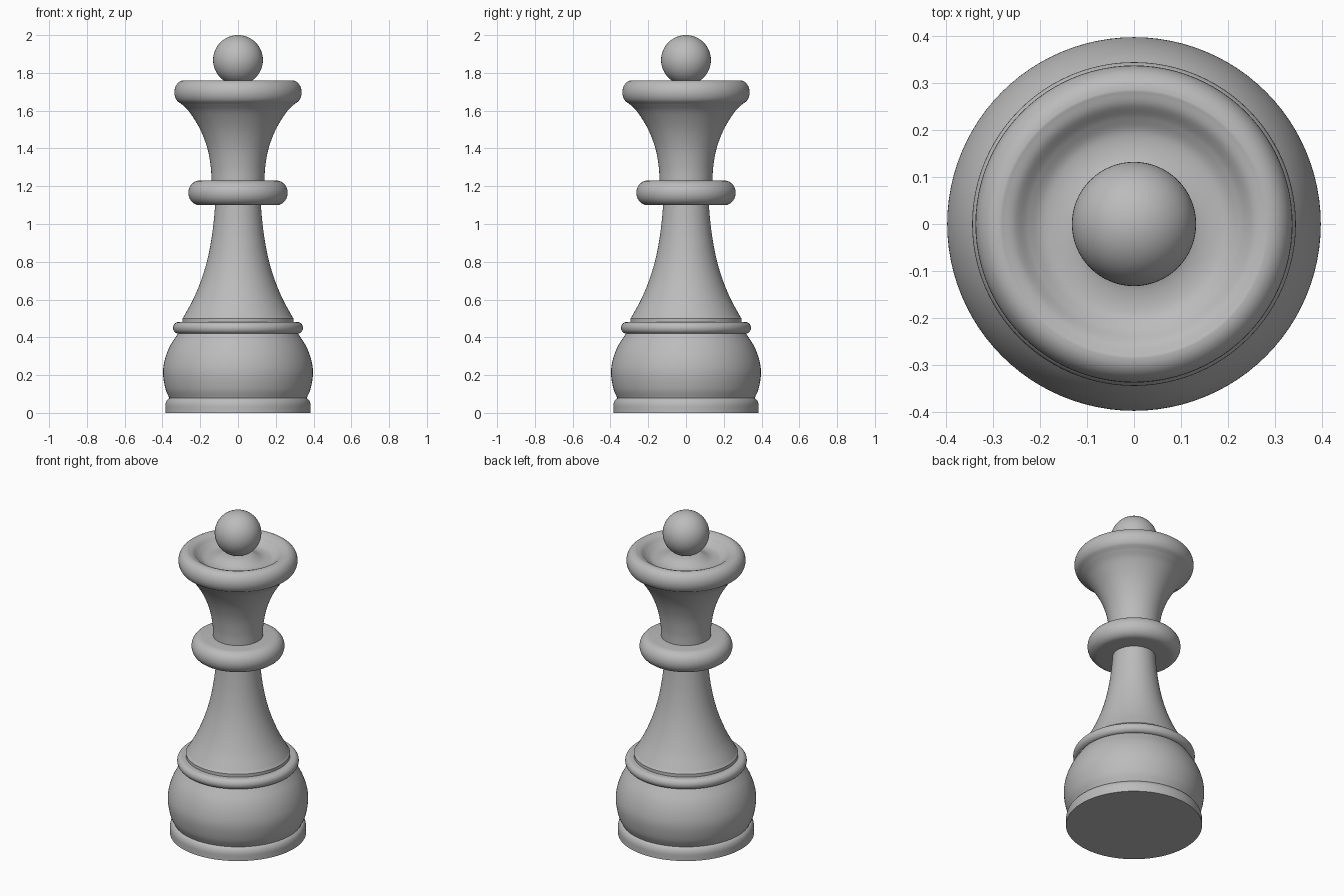
import bpy
import math
from mathutils import Vector

SEGMENTS = 96

cube = bpy.data.objects.get("Cube")
if cube:
    bpy.data.objects.remove(cube, do_unlink=True)

grey = bpy.data.materials.new("plain grey")
grey.use_nodes = True
GREY = (0.5, 0.5, 0.5, 1)
grey.diffuse_color = GREY
grey.node_tree.nodes["Principled BSDF"].inputs["Base Color"].default_value = GREY


def spline(points, steps=8):
    """Smooth (radius, height) curve passing through all points."""
    p = [Vector(q) for q in points]
    p = [2 * p[0] - p[1]] + p + [2 * p[-1] - p[-2]]
    out = []
    for a, b, c, d in zip(p, p[1:], p[2:], p[3:]):
        for i in range(steps):
            t = i / steps
            out.append(0.5 * (2 * b + (c - a) * t + (2 * a - 5 * b + 4 * c - d) * t ** 2
                              + (3 * b - a - 3 * c + d) * t ** 3))
    return [tuple(v) for v in out + [p[-2]]]


def arc(r, z, rx, rz, start, end, steps=14):
    """Elliptical arc in the profile plane, angles in degrees."""
    angles = [math.radians(start + (end - start) * i / steps) for i in range(steps + 1)]
    return [(r + rx * math.cos(a), z + rz * math.sin(a)) for a in angles]


def lathe(name, profile):
    """Revolve a bottom-to-top profile about z, closing both ends."""
    verts, faces, rings = [], [], []
    for r, z in profile:
        rings.append(len(verts))
        for k in range(SEGMENTS):
            a = math.tau * k / SEGMENTS
            verts.append((r * math.cos(a), r * math.sin(a), z))
    for lo, hi in zip(rings, rings[1:]):
        for k in range(SEGMENTS):
            n = (k + 1) % SEGMENTS
            faces.append((lo + k, lo + n, hi + n, hi + k))
    faces.append([rings[0] + k for k in reversed(range(SEGMENTS))])
    faces.append([rings[-1] + k for k in range(SEGMENTS)])
    mesh = bpy.data.meshes.new(name)
    mesh.from_pydata(verts, [], faces)
    mesh.update()
    obj = bpy.data.objects.new(name, mesh)
    bpy.context.collection.objects.link(obj)
    finish(obj)


def finish(obj):
    obj.data.materials.append(grey)
    bpy.ops.object.select_all(action="DESELECT")
    obj.select_set(True)
    bpy.context.view_layer.objects.active = obj
    bpy.ops.object.shade_smooth_by_angle(angle=math.radians(35))


# Foot and rounded body
lathe("foot_plate", [(0.385, 0), (0.385, 0.03)] + arc(0.355, 0.035, 0.03, 0.045, 0, 90))
lathe("bulbous_base", spline([(0.362, 0.075), (0.385, 0.13), (0.397, 0.21),
                              (0.388, 0.28), (0.362, 0.35), (0.318, 0.42)]))
lathe("base_ring", arc(0.315, 0.45, 0.029, 0.031, -90, 90))

# Stem with its small foot lip
lathe("lower_stem", [(0.295, 0.475), (0.295, 0.5)]
      + spline([(0.29, 0.505), (0.238, 0.6), (0.196, 0.7), (0.165, 0.8),
                (0.144, 0.9), (0.13, 1.0), (0.12, 1.11)]))
lathe("collar", arc(0.205, 1.165, 0.058, 0.065, -90, 90))

# Flared top, rolled rim and shallow dish
flare = spline([(0.14, 1.22), (0.144, 1.3), (0.162, 1.4), (0.2, 1.5),
                (0.255, 1.59), (0.302, 1.638)])
rim = arc(0.285, 1.697, 0.052, 0.064, -50, 90)
dish = spline([(0.283, 1.761), (0.255, 1.751), (0.225, 1.726), (0.19, 1.708),
               (0.14, 1.71), (0.08, 1.735), (0.01, 1.745)])
lathe("crown", flare + rim + dish)

# Ball finial
bpy.ops.mesh.primitive_uv_sphere_add(segments=64, ring_count=32, radius=0.132,
                                     location=(0, 0, 1.868))
ball = bpy.context.object
ball.name = "ball_finial"
finish(ball)
